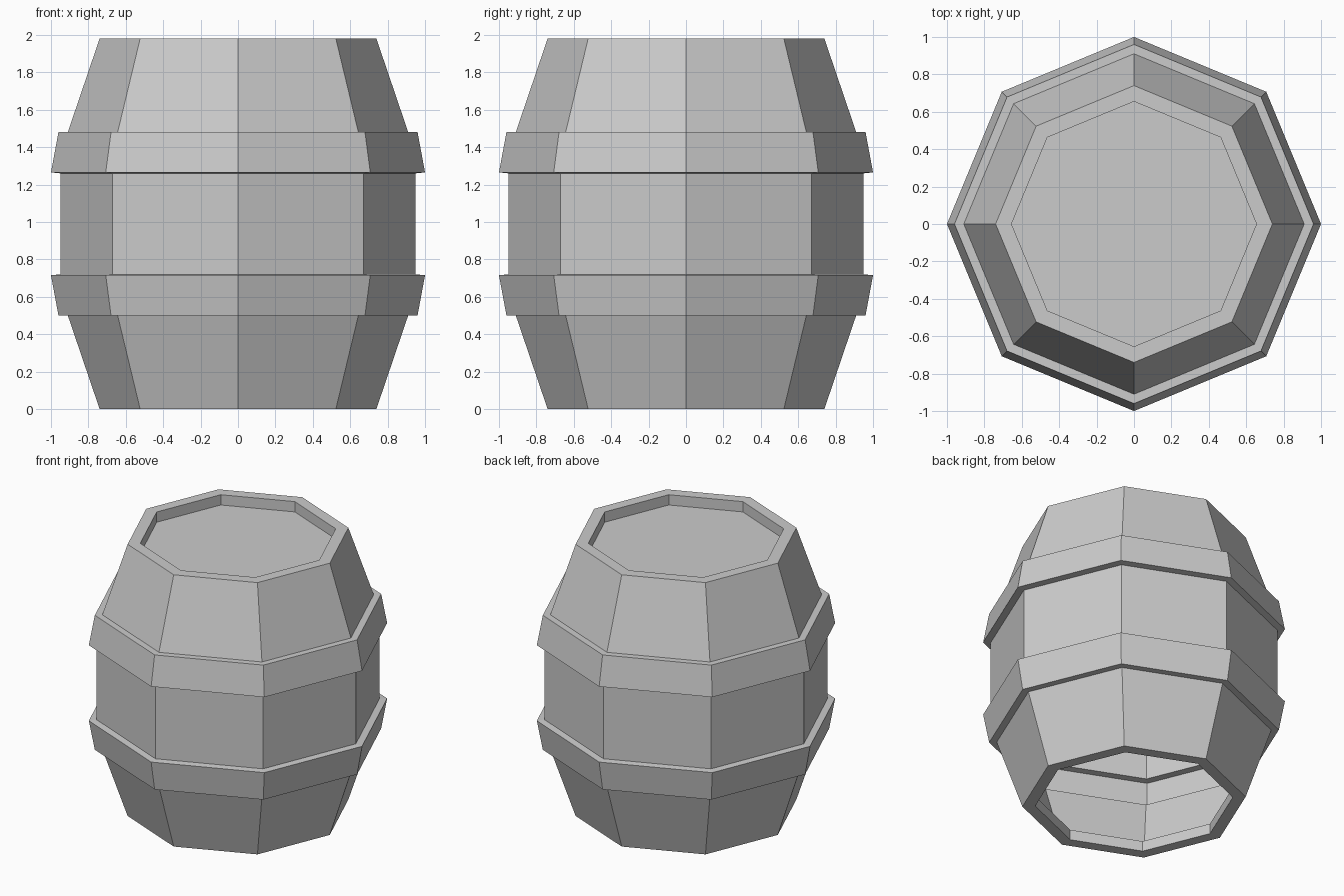
import bpy
import math

if "Cube" in bpy.data.objects:
    bpy.data.objects.remove(bpy.data.objects["Cube"])

SIDES = 8
HEIGHT = 1.98


def add_mesh(name, verts, faces):
    mesh = bpy.data.meshes.new(name)
    mesh.from_pydata(verts, [], faces)
    obj = bpy.data.objects.new(name, mesh)
    bpy.context.collection.objects.link(obj)
    return obj


def ring(r, z):
    step = 2 * math.pi / SIDES
    return [(r * math.cos(i * step), r * math.sin(i * step), z) for i in range(SIDES)]


def lathe(name, profile):
    """Sweep an upward (radius, z) profile into a flat-sided open shell."""
    verts = [v for r, z in profile for v in ring(r, z)]
    faces = []
    for k in range(len(profile) - 1):
        a, b = k * SIDES, (k + 1) * SIDES
        for i in range(SIDES):
            j = (i + 1) % SIDES
            faces.append((a + i, a + j, b + j, b + i))
    return add_mesh(name, verts, faces)


def flip(profile):
    """Mirror a profile about the barrel's mid height."""
    return [(r, HEIGHT - z) for r, z in reversed(profile)]


# Tapered end with its inward lip, and the hoop above it
end = [(0.655, 0.075), (0.655, 0), (0.74, 0), (0.91, 0.5)]
hoop = [(0.91, 0.5), (0.96, 0.5), (1.0, 0.715), (0.95, 0.72)]

lathe("lower_staves", end)
lathe("lower_hoop", hoop)
lathe("middle_staves", [(0.95, 0.72), (0.95, HEIGHT - 0.72)])
lathe("upper_hoop", flip(hoop))
lathe("upper_staves", flip(end))

# Recessed lid closes the top; the bottom stays open
add_mesh("lid", ring(0.655, HEIGHT - 0.075), [tuple(range(SIDES))])
